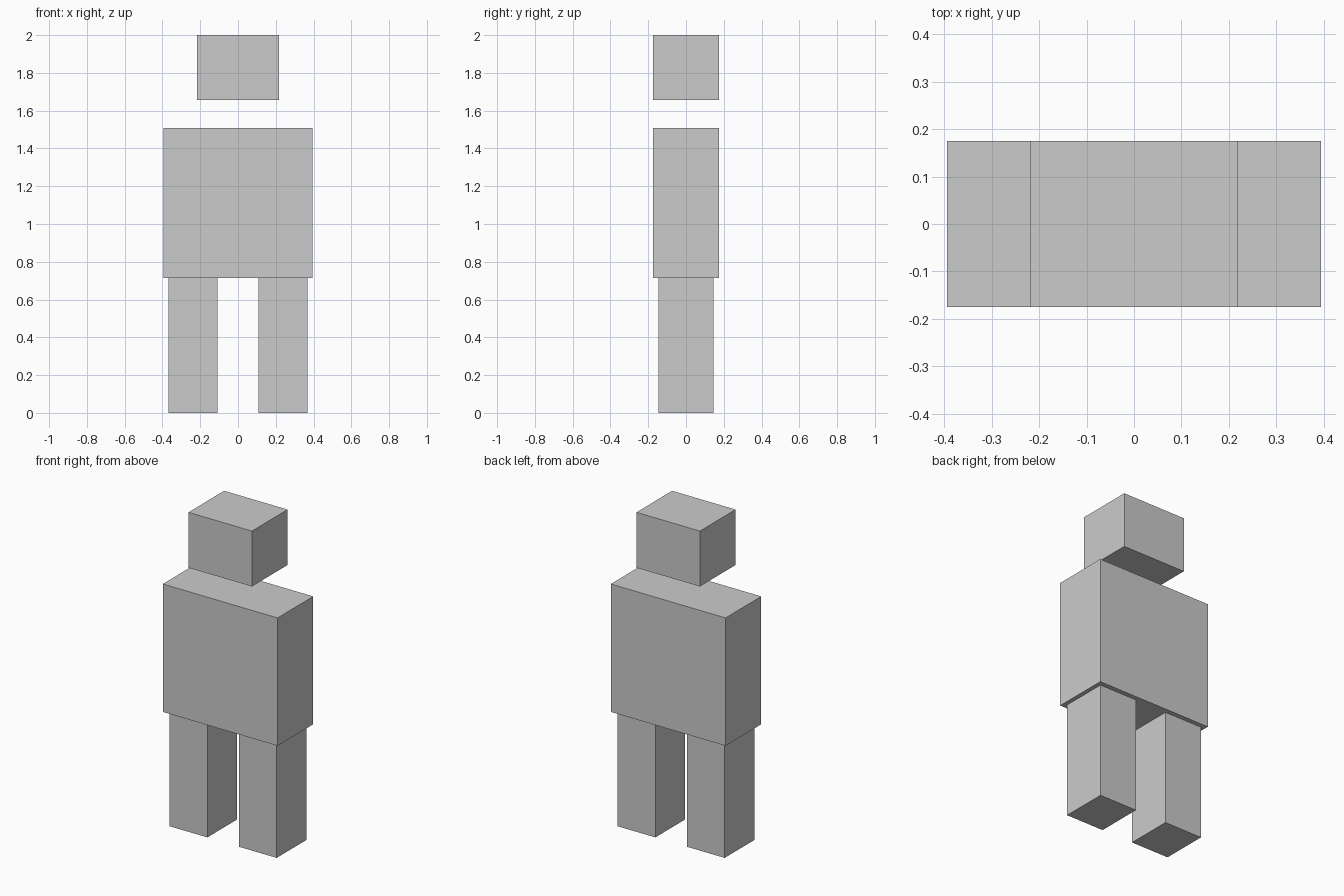
import bpy

if "Cube" in bpy.data.objects:
    bpy.data.objects.remove(bpy.data.objects["Cube"])


def box(name, x, y, z):
    """Add a box from (min, max) ranges along each axis."""
    ranges = (x, y, z)
    bpy.ops.mesh.primitive_cube_add(size=1, location=[(a + b) / 2 for a, b in ranges])
    obj = bpy.context.object
    obj.name = name
    obj.scale = [b - a for a, b in ranges]
    bpy.ops.object.transform_apply(location=False, rotation=False, scale=True)
    return obj


# Head floats above the torso
box("head", (-0.218, 0.218), (-0.175, 0.175), (1.656, 2.0))

# Torso
box("torso", (-0.394, 0.394), (-0.175, 0.175), (0.714, 1.508))

# Legs, mirrored about x = 0
for side, name in ((-1, "left_leg"), (1, "right_leg")):
    box(name, sorted((side * 0.108, side * 0.368)), (-0.146, 0.146), (0.0, 0.714))
